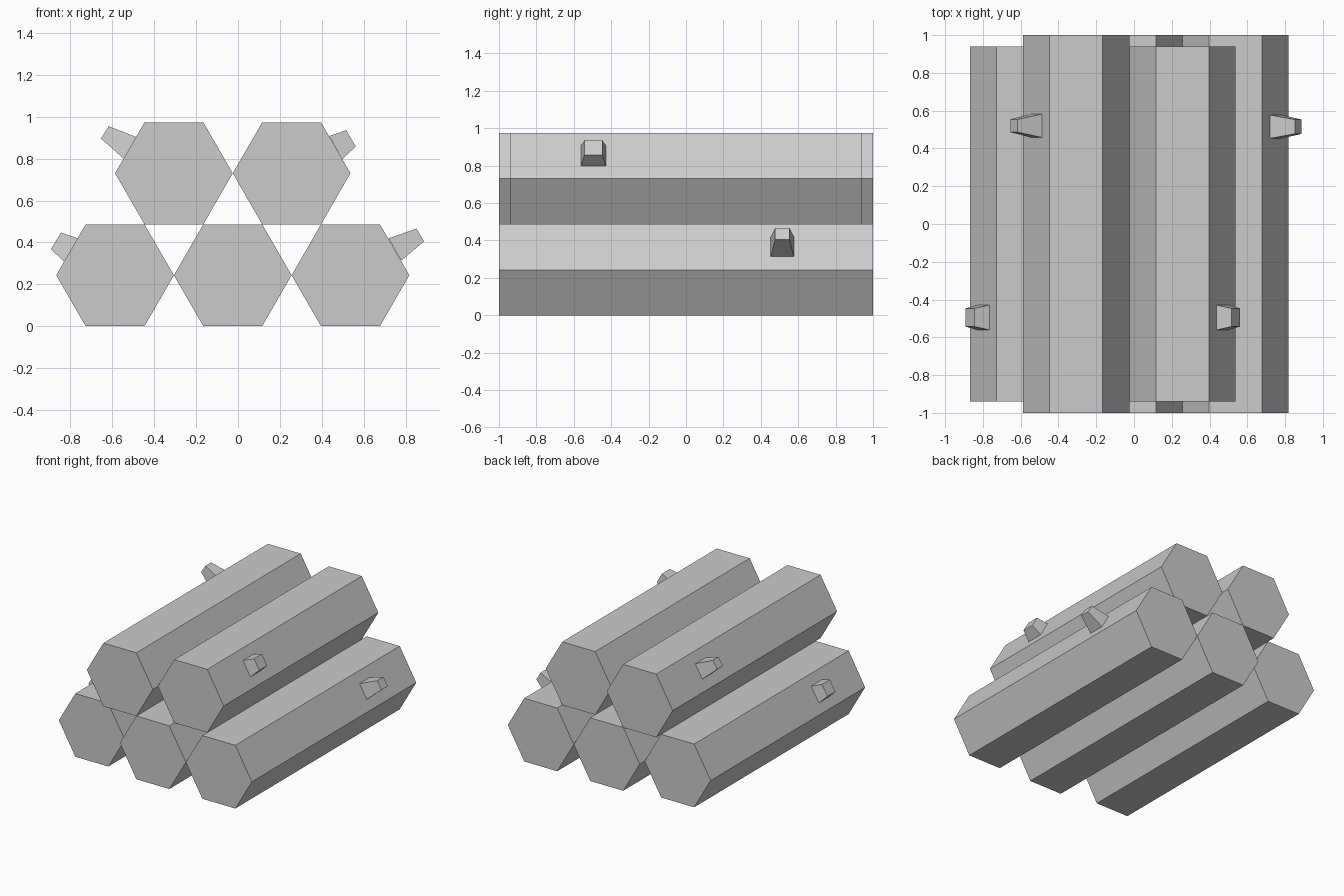
import bpy, bmesh, math

if "Cube" in bpy.data.objects:
    bpy.data.objects.remove(bpy.data.objects["Cube"])

R = 0.281                       # log radius (hexagon corner)
A = R * math.sqrt(3) / 2        # half height of a log
CX = -0.025                     # centre of the stack


def loft(name, ring_a, ring_b):
    """Flat-faced solid between two matching rings."""
    bm = bmesh.new()
    a = [bm.verts.new(p) for p in ring_a]
    b = [bm.verts.new(p) for p in ring_b]
    bm.faces.new(a)
    bm.faces.new(b)
    n = len(a)
    for i in range(n):
        j = (i + 1) % n
        bm.faces.new((a[i], a[j], b[j], b[i]))
    bmesh.ops.recalc_face_normals(bm, faces=bm.faces)
    me = bpy.data.meshes.new(name)
    bm.to_mesh(me)
    bm.free()
    ob = bpy.data.objects.new(name, me)
    bpy.context.collection.objects.link(ob)
    return ob


def log(name, x, z, half):
    ring = [(x + R * math.cos(k * math.pi / 3), z + R * math.sin(k * math.pi / 3))
            for k in range(6)]
    loft(name, [(px, -half, pz) for px, pz in ring],
         [(px, half, pz) for px, pz in ring])


def stub(name, y, base, tip, base_half, tip_half):
    """Tapered branch stub; base and tip are (upper, lower) points in x, z."""
    def ring(pts, h):
        (x1, z1), (x2, z2) = pts
        return [(x1, y - h, z1), (x1, y + h, z1), (x2, y + h, z2), (x2, y - h, z2)]
    loft(name, ring(base, base_half), ring(tip, tip_half))


# Bottom row of three logs, top row of two nested between them
log("bottom_log_left", CX - 2 * R, A, 0.94)
log("bottom_log_middle", CX, A, 1.0)
log("bottom_log_right", CX + 2 * R, A, 1.0)
log("top_log_left", CX - R, 3 * A, 1.0)
log("top_log_right", CX + R, 3 * A, 0.94)

# Cut branch stubs on the outer slopes
stub("stub_top_left", 0.52, [(-0.486, 0.903), (-0.545, 0.80)],
     [(-0.617, 0.955), (-0.655, 0.896)], 0.062, 0.034)
stub("stub_bottom_right", 0.515, [(0.719, 0.419), (0.779, 0.313)],
     [(0.852, 0.466), (0.888, 0.405)], 0.062, 0.038)
stub("stub_top_right", -0.495, [(0.436, 0.908), (0.498, 0.797)],
     [(0.517, 0.936), (0.562, 0.858)], 0.066, 0.048)
stub("stub_bottom_left", -0.495, [(-0.764, 0.42), (-0.828, 0.305)],
     [(-0.845, 0.447), (-0.893, 0.368)], 0.066, 0.048)
